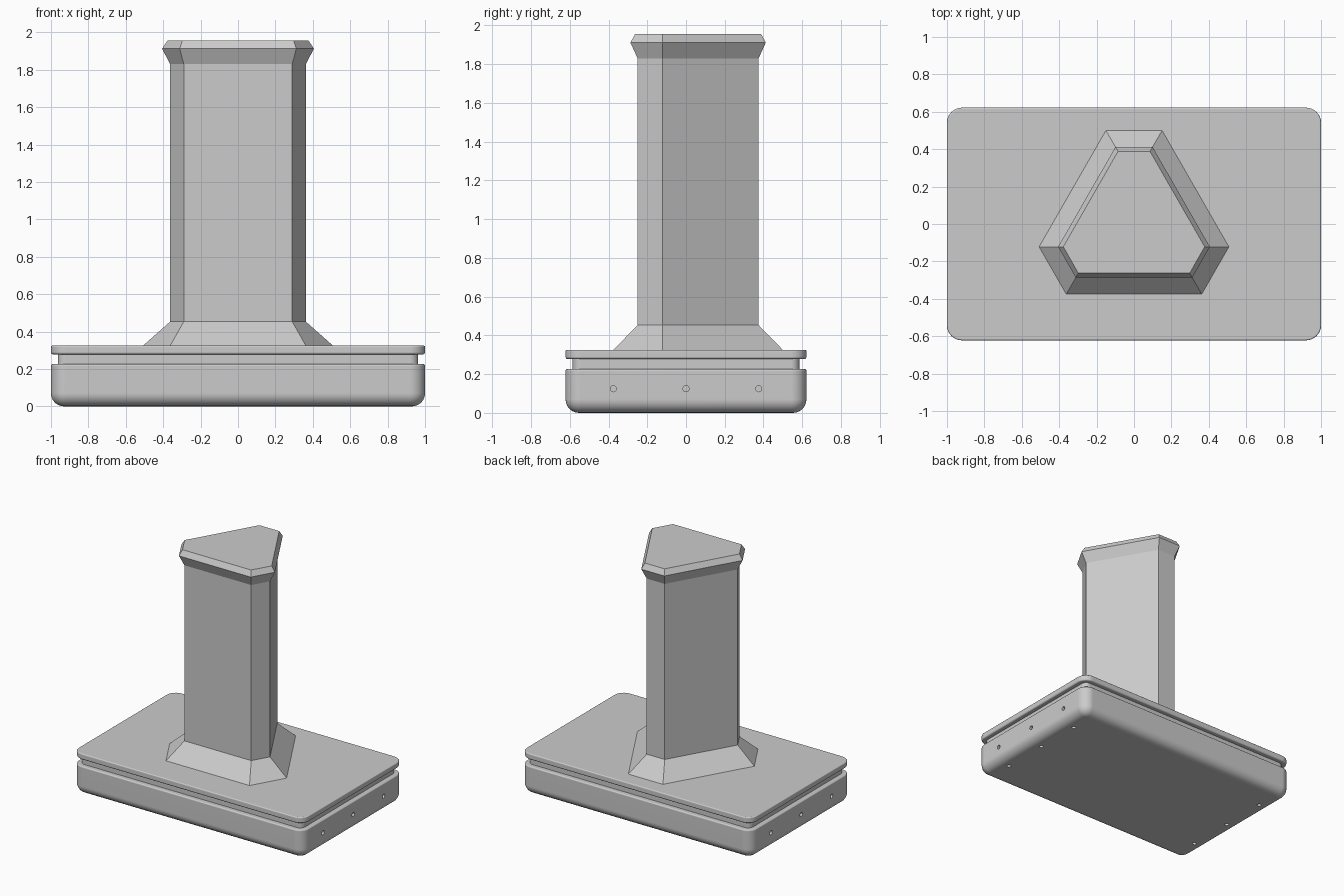
import bpy, bmesh, math
from mathutils import Matrix

cube = bpy.data.objects.get("Cube")
if cube:
    bpy.data.objects.remove(cube, do_unlink=True)

grey = bpy.data.materials.new("plain grey")
grey.use_nodes = True
color = (0.6, 0.6, 0.6, 1)
grey.diffuse_color = color
grey.node_tree.nodes["Principled BSDF"].inputs["Base Color"].default_value = color


def add_object(name, bm):
    bmesh.ops.recalc_face_normals(bm, faces=bm.faces)
    mesh = bpy.data.meshes.new(name)
    bm.to_mesh(mesh)
    bm.free()
    mesh.materials.append(grey)
    obj = bpy.data.objects.new(name, mesh)
    bpy.context.collection.objects.link(obj)
    return obj


def loft(name, sections):
    """Bridge matching outlines, given as (points, z), and cap both ends."""
    bm = bmesh.new()
    rings = [[bm.verts.new((x, y, z)) for x, y in pts] for pts, z in sections]
    for low, high in zip(rings, rings[1:]):
        for i in range(len(low)):
            j = (i + 1) % len(low)
            bm.faces.new((low[i], low[j], high[j], high[i]))
    bm.faces.new(rings[0])
    bm.faces.new(rings[-1])
    return add_object(name, bm)


def rounded_rect(inset, radius=0.08, steps=8):
    r = radius - inset
    cx, cy = 1 - radius, 0.622 - radius
    pts = []
    for q, (sx, sy) in enumerate(((1, 1), (-1, 1), (-1, -1), (1, -1))):
        for s in range(steps + 1):
            a = math.pi / 2 * (q + s / steps)
            pts.append((sx * cx + r * math.cos(a), sy * cy + r * math.sin(a)))
    return pts


def slab(name, z0, z1, r0, r1, inset=0, steps=6):
    """Rounded rectangle block with filleted bottom (r0) and top (r1) rims."""
    arc = [math.pi / 2 * s / steps for s in range(steps + 1)]
    profile = [(r0 - r0 * math.sin(a), z0 + r0 - r0 * math.cos(a)) for a in arc]
    profile += [(r1 - r1 * math.cos(a), z1 - r1 + r1 * math.sin(a)) for a in arc]
    return loft(name, [(rounded_rect(inset + i), z) for i, z in profile])


def smooth(obj):
    bpy.ops.object.select_all(action="DESELECT")
    obj.select_set(True)
    bpy.context.view_layer.objects.active = obj
    bpy.ops.object.shade_smooth_by_angle(angle=math.radians(35))
    mod = obj.modifiers.new("weighted normals", "WEIGHTED_NORMAL")
    mod.keep_sharp = True


# Base: lower block, recessed neck, upper plate
base = slab("base_block", 0, 0.226, 0.07, 0.01)
neck = loft("base_neck", [(rounded_rect(0.037), z) for z in (0.21, 0.29)])
plate = slab("base_plate", 0.278, 0.325, 0.012, 0.008)

# Screw holes in both ends and along both short edges underneath
bm = bmesh.new()
for side in (-1, 1):
    for y in (-0.375, 0, 0.375):
        end = Matrix.Translation((side, y, 0.125)) @ Matrix.Rotation(math.pi / 2, 4, "Y")
        under = Matrix.Translation((side * 0.9, y, 0))
        for place in (end, under):
            bmesh.ops.create_cone(bm, cap_ends=True, segments=16, radius1=0.016,
                                  radius2=0.016, depth=0.08, matrix=place)
cutter = add_object("hole_cutter", bm)
cutter.hide_render = True
mod = base.modifiers.new("holes", "BOOLEAN")
mod.operation = "DIFFERENCE"
mod.solver = "EXACT"
mod.object = cutter
bpy.context.view_layer.objects.active = base
bpy.ops.object.modifier_apply(modifier=mod.name)
bpy.data.objects.remove(cutter, do_unlink=True)

for part in (base, neck, plate):
    smooth(part)


# Column: triangle with cut corners, flared foot and bevelled cap
def outline(grow):
    """Post outline pushed outward; each side moves by the same distance."""
    half = [(0.29 + grow * 0.577, -0.25 - grow),
            (0.363 + grow * 1.155, -0.122),
            (0.078 + grow * 0.577, 0.375 + grow)]
    return half + [(-x, y) for x, y in reversed(half)]


loft("column", [(outline(g), z) for g, z in (
    (0.128, 0.32), (0.125, 0.325), (0, 0.453), (0, 1.83), (0.037, 1.912), (0.013, 1.955))])
